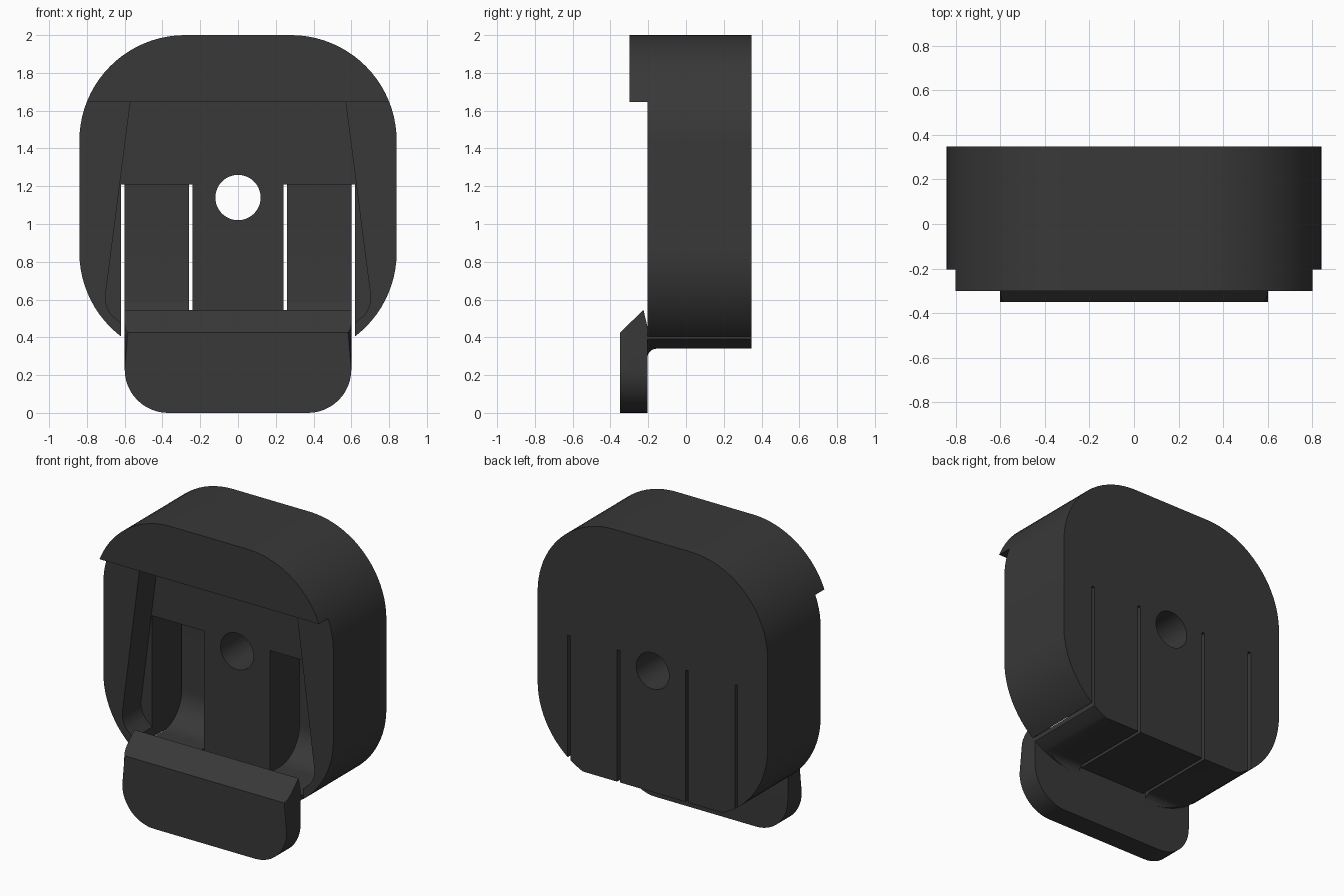
import bpy, bmesh
from math import sin, cos, pi, radians
from mathutils import Vector

if "Cube" in bpy.data.objects:
    bpy.data.objects.remove(bpy.data.objects["Cube"])

mat = bpy.data.materials.new("dark_plastic")
mat.diffuse_color = (0.04, 0.04, 0.04, 1)
mat.use_nodes = True
mat.node_tree.nodes["Principled BSDF"].inputs["Base Color"].default_value = mat.diffuse_color


def finish(bm, name):
    bmesh.ops.recalc_face_normals(bm, faces=bm.faces[:])
    me = bpy.data.meshes.new(name)
    bm.to_mesh(me)
    bm.free()
    ob = bpy.data.objects.new(name, me)
    bpy.context.collection.objects.link(ob)
    me.materials.append(mat)
    return ob


def prism_bm(pts, lo, hi, axis):
    """Extrude a closed profile along 'y' (pts are x,z) or 'x' (pts are y,z)."""
    bm = bmesh.new()
    put = (lambda p, d: (p[0], d, p[1])) if axis == 'y' else (lambda p, d: (d, p[0], p[1]))
    a = [bm.verts.new(put(p, lo)) for p in pts]
    b = [bm.verts.new(put(p, hi)) for p in pts]
    bm.faces.new(a)
    bm.faces.new(b[::-1])
    for i in range(len(pts)):
        j = (i + 1) % len(pts)
        bm.faces.new((a[i], a[j], b[j], b[i]))
    return bm


def prism(name, pts, lo, hi, axis='y'):
    return finish(prism_bm(pts, lo, hi, axis), name)


def box(x0, x1, y0, y1, z0, z1):
    return prism("cutter", [(x0, z0), (x1, z0), (x1, z1), (x0, z1)], y0, y1)


def arc(cx, cz, r, a0, a1, n):
    return [(cx + r * cos(radians(a0 + (a1 - a0) * i / n)),
             cz + r * sin(radians(a0 + (a1 - a0) * i / n))) for i in range(n + 1)]


def mirrored(right):
    return right + [(-x, z) for x, z in reversed(right)]


def boolean(ob, cutter, op='DIFFERENCE'):
    cutter.hide_render = True
    m = ob.modifiers.new("cut", 'BOOLEAN')
    m.operation, m.solver, m.object = op, 'EXACT', cutter
    bpy.context.view_layer.objects.active = ob
    bpy.ops.object.modifier_apply(modifier=m.name)
    bpy.data.objects.remove(cutter)


def smooth(ob):
    bpy.ops.object.select_all(action='DESELECT')
    ob.select_set(True)
    bpy.context.view_layer.objects.active = ob
    bpy.ops.object.shade_smooth_by_angle(angle=radians(30))


# Housing: rounded block with an overhanging hood and flat-cut bottom
outline = mirrored(arc(.28, .85, .56, -90, 0, 20) + arc(.28, 1.44, .56, 0, 90, 20))
housing = prism("housing", outline, -.30, .348)
boolean(housing, box(-1, 1, -.5, -.205, 0, 1.645))
boolean(housing, box(-1, 1, -.5, .5, 0, .34))

# Flared front recess
recess = mirrored([(.54, .42), (.62, .475)] + arc(.56, .61, .142, -40, 5, 6) + [(.57, 1.645)])
boolean(housing, prism("cutter", recess, -.4, -.01))

# Openings for the two spring arms, and the centre hole
for s in (-1, 1):
    x0, x1 = sorted((s * .24, s * .62))
    boolean(housing, box(x0, x1, -.5, .5, .1, 1.21))
boolean(housing, prism("cutter", arc(0, 1.14, .12, 0, 352.5, 47), -.5, .5))
smooth(housing)

# Spring arms: J-shaped strips running down the back and forward to the latch
j_profile = ([(.348, 1.21), (.348, .34)] + arc(-.155, .29, .05, 90, 180, 6)
             + [(-.215, .29), (-.215, .42)] + arc(.07, .62, .20, -90, 0, 10) + [(.27, 1.21)])
for side, s in (("left", -1), ("right", 1)):
    x0, x1 = sorted((s * .26, s * .60))
    arm = prism(side + "_spring_arm", j_profile, x0, x1, 'x')
    boolean(arm, prism("cutter", outline, -.5, .5), 'INTERSECT')
    smooth(arm)

# Latch tab: rounded plate, softened front rim, bevelled top
bm = prism_bm(mirrored(arc(.37, .23, .23, -90, 0, 12) + [(.60, .8)]), -.35, -.205, 'y')
rim = [e for e in bm.edges if all(v.co.y < -.34 for v in e.verts)
       and not all(v.co.z > .79 for v in e.verts)]
bmesh.ops.bevel(bm, geom=rim, offset=.05, segments=5, profile=.5, affect='EDGES')
for co, no in (((0, -.225, .545), (0, -.12, .125)), ((0, -.225, .545), (0, .085, .02))):
    r = bmesh.ops.bisect_plane(bm, geom=bm.verts[:] + bm.edges[:] + bm.faces[:],
                               plane_co=Vector(co), plane_no=Vector(no).normalized(),
                               clear_outer=True)
    cut = [e for e in r['geom_cut'] if isinstance(e, bmesh.types.BMEdge)]
    bmesh.ops.edgeloop_fill(bm, edges=cut)
smooth(finish(bm, "latch_tab"))
